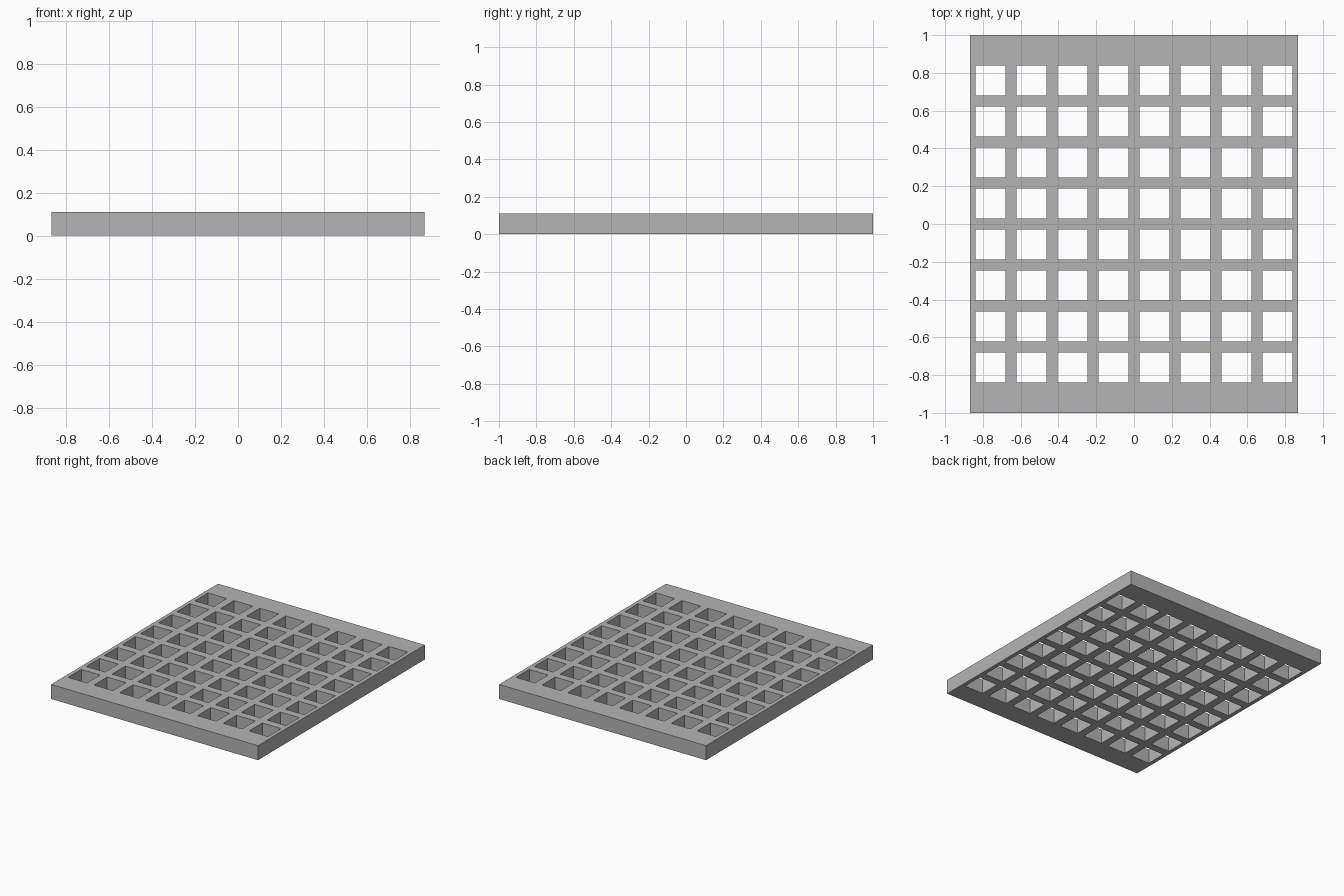
import bpy
import bmesh

cube = bpy.data.objects.get("Cube")
if cube:
    bpy.data.objects.remove(cube, do_unlink=True)

WIDTH, DEPTH, HEIGHT = 1.736, 2.0, 0.11
HOLES, PITCH, HOLE = 8, 0.217, 0.158


def cut_lines(size):
    """Plate edges plus both sides of every hole along one axis."""
    lines = [-size / 2]
    for i in range(HOLES):
        centre = (i - (HOLES - 1) / 2) * PITCH
        lines += [centre - HOLE / 2, centre + HOLE / 2]
    return lines + [size / 2]


# Single grey material
grey = bpy.data.materials.new("plain grey")
grey.use_nodes = True
colour = (0.46, 0.46, 0.46, 1)
grey.diffuse_color = colour
grey.node_tree.nodes["Principled BSDF"].inputs["Base Color"].default_value = colour

# Flat lattice, leaving the hole cells empty
bm = bmesh.new()
xs, ys = cut_lines(WIDTH), cut_lines(DEPTH)
grid = [[bm.verts.new((x, y, 0)) for y in ys] for x in xs]
for i in range(len(xs) - 1):
    for j in range(len(ys) - 1):
        if i % 2 and j % 2:
            continue
        bm.faces.new((grid[i][j], grid[i + 1][j], grid[i + 1][j + 1], grid[i][j + 1]))

# Thicken into a plate with straight-walled holes
result = bmesh.ops.extrude_face_region(bm, geom=bm.faces[:], use_keep_orig=True)
top = [v for v in result["geom"] if isinstance(v, bmesh.types.BMVert)]
bmesh.ops.translate(bm, verts=top, vec=(0, 0, HEIGHT))
bmesh.ops.recalc_face_normals(bm, faces=bm.faces[:])

mesh = bpy.data.meshes.new("perforated_plate")
bm.to_mesh(mesh)
bm.free()
mesh.materials.append(grey)
plate = bpy.data.objects.new("perforated_plate", mesh)
bpy.context.collection.objects.link(plate)
